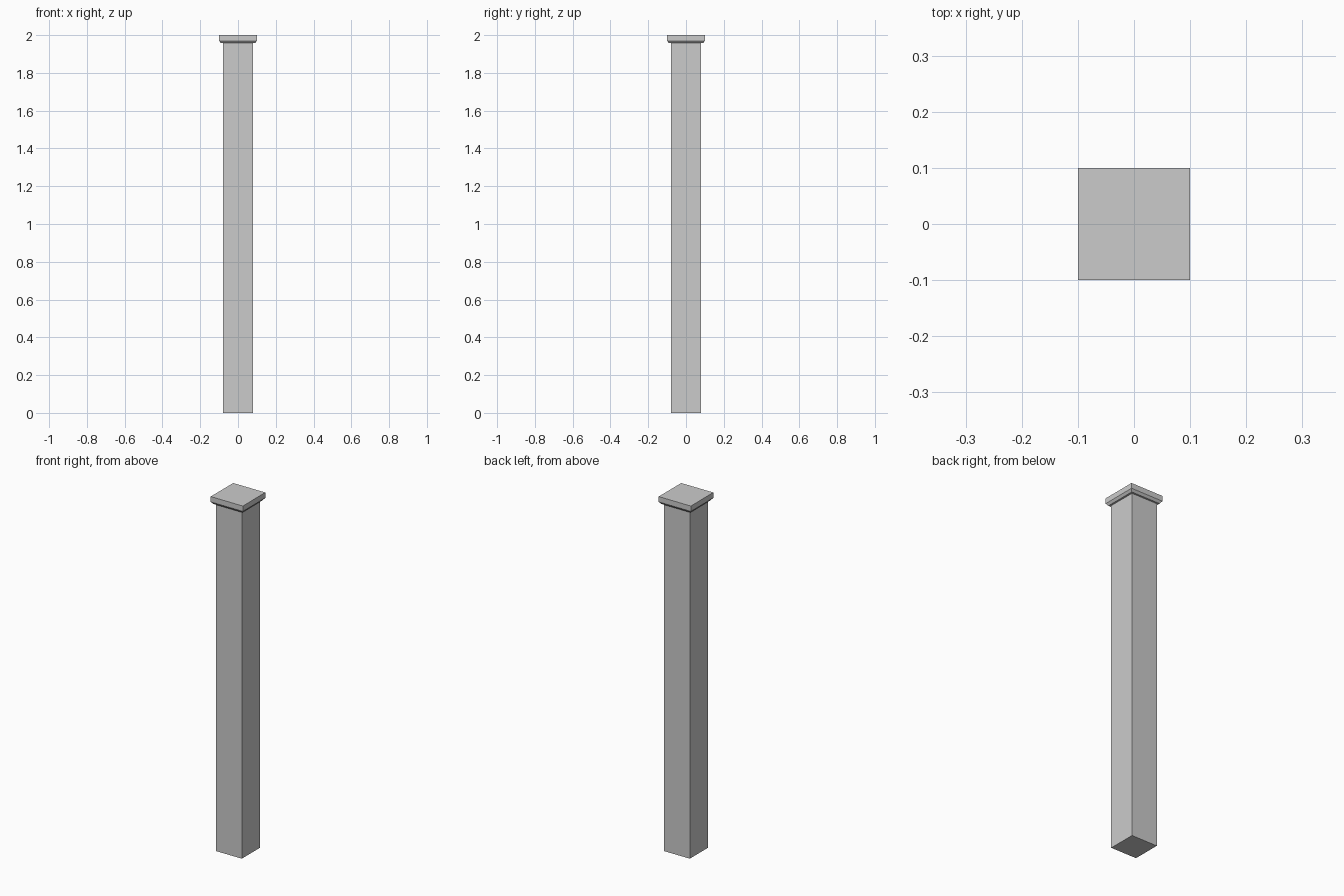
import bpy, bmesh

if "Cube" in bpy.data.objects:
    bpy.data.objects.remove(bpy.data.objects["Cube"])


def square_loft(name, profile):
    """Stack square rings given as (half width, height) and skin them into a closed solid."""
    bm = bmesh.new()
    rings = [[bm.verts.new((sx * h, sy * h, z))
              for sx, sy in ((-1, -1), (1, -1), (1, 1), (-1, 1))]
             for h, z in profile]
    for low, high in zip(rings, rings[1:]):
        for i in range(4):
            j = (i + 1) % 4
            bm.faces.new((low[i], low[j], high[j], high[i]))
    bm.faces.new(rings[0][::-1])
    bm.faces.new(rings[-1])
    mesh = bpy.data.meshes.new(name)
    bm.to_mesh(mesh)
    bm.free()
    obj = bpy.data.objects.new(name, mesh)
    bpy.context.collection.objects.link(obj)
    return obj


# Square post shaft
square_loft("post_shaft", [(0.08, 0.0), (0.08, 1.96)])

# Overhanging cap with a chamfered lower edge
square_loft("post_cap", [(0.09, 1.957), (0.1, 1.97), (0.1, 2.0)])
